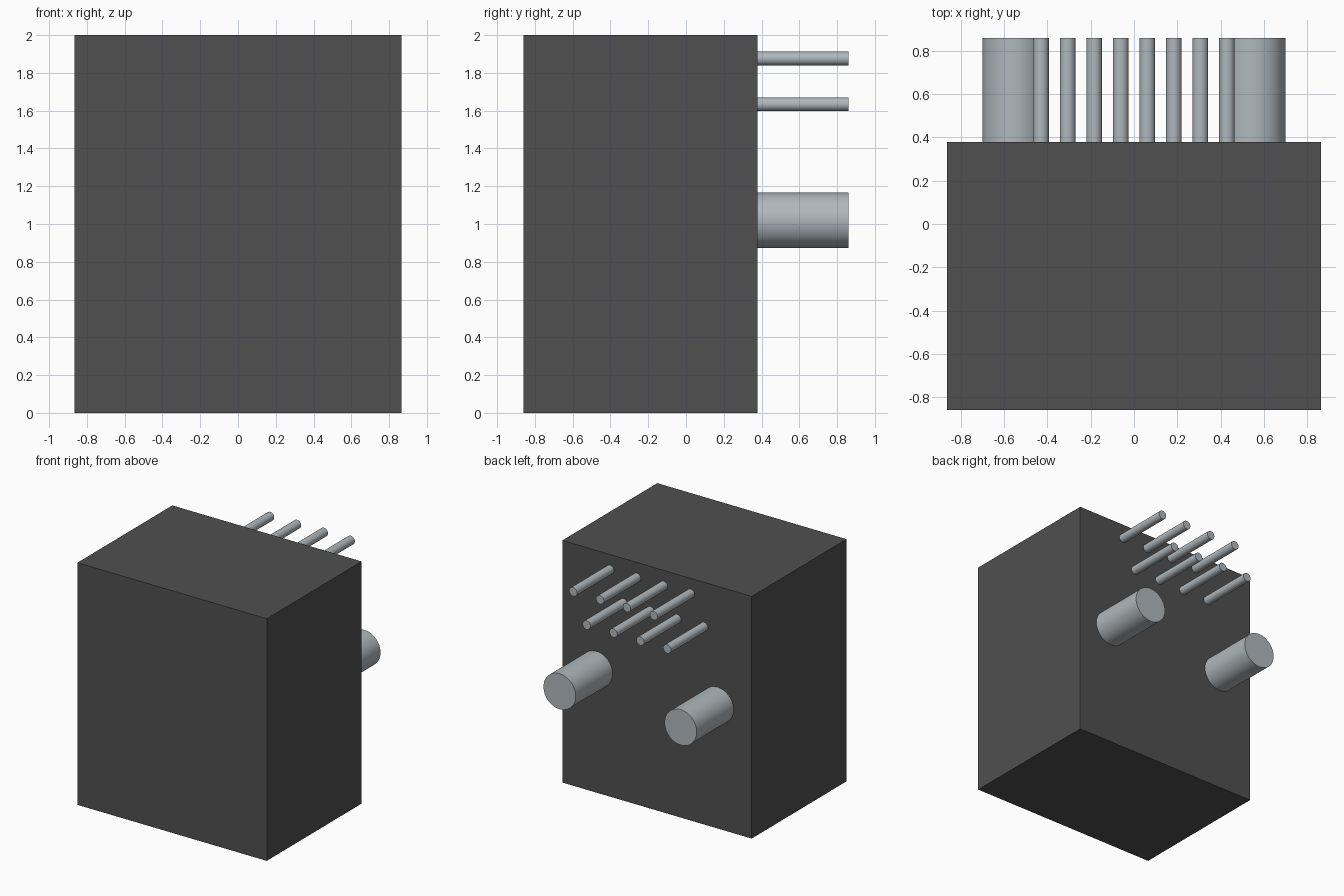
import bpy
import math

default = bpy.data.objects.get("Cube")
if default:
    bpy.data.objects.remove(default, do_unlink=True)


def make_material(name, color):
    mat = bpy.data.materials.new(name)
    mat.use_nodes = True
    mat.diffuse_color = (*color, 1)
    mat.node_tree.nodes["Principled BSDF"].inputs["Base Color"].default_value = (*color, 1)
    return mat


dark_grey = make_material("dark_grey", (0.08, 0.08, 0.08))
metal = make_material("pale_metal", (0.43, 0.48, 0.51))

HALF_X, HALF_Y, HEIGHT = 0.865, 0.86, 2.0
BACK = 0.378  # rear face of the housing


def add_rod(name, x, z, radius, sides):
    """Round rod running from the rear face straight back."""
    bpy.ops.mesh.primitive_cylinder_add(
        vertices=sides, radius=radius, depth=HALF_Y - BACK,
        location=(x, (HALF_Y + BACK) / 2, z), rotation=(math.pi / 2, 0, 0))
    rod = bpy.context.object
    rod.name = name
    rod.data.materials.append(metal)
    bpy.ops.object.shade_smooth_by_angle(angle=math.radians(35))


# Housing block
bpy.ops.mesh.primitive_cube_add(size=1, location=(0, (BACK - HALF_Y) / 2, HEIGHT / 2))
housing = bpy.context.object
housing.name = "housing"
housing.scale = (2 * HALF_X, BACK + HALF_Y, HEIGHT)
bpy.ops.object.transform_apply(location=False, rotation=False, scale=True)
housing.data.materials.append(dark_grey)

# Two staggered rows of thin pins
PITCH = 0.2455
for row, z, shift in (("upper", 1.876, PITCH / 4), ("lower", 1.634, -PITCH / 4)):
    for i in range(4):
        add_rod(f"{row}_pin_{i + 1}", (i - 1.5) * PITCH + shift, z, 0.036, 32)

# Pair of thick pegs
for side, sign in (("left", 1), ("right", -1)):
    add_rod(f"{side}_peg", sign * 0.553, 1.02, 0.147, 48)
